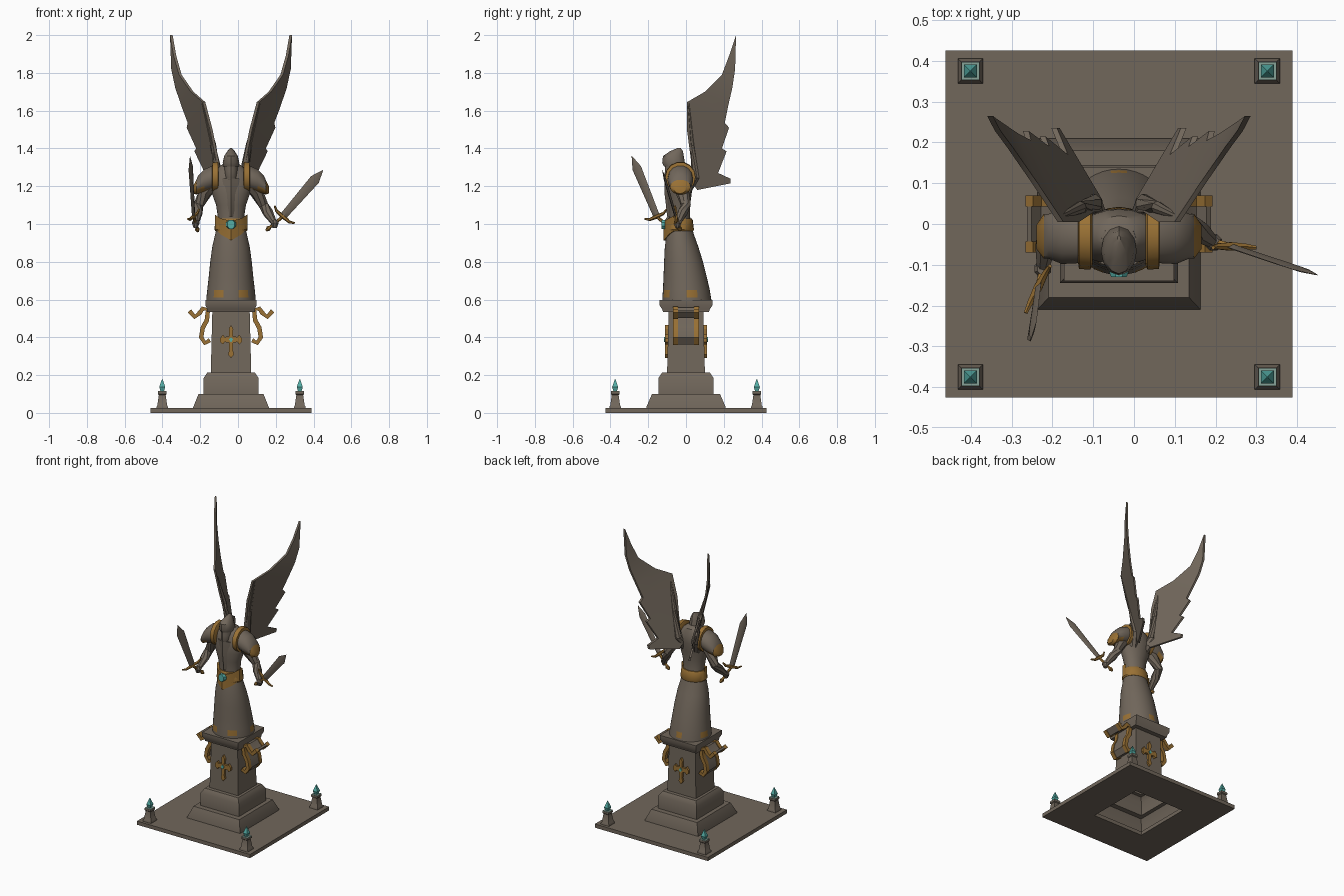
import bpy, bmesh, math
from mathutils import Vector as V

if "Cube" in bpy.data.objects:
    bpy.data.objects.remove(bpy.data.objects["Cube"])

CX = -0.037  # statue axis


def material(name, rgb):
    m = bpy.data.materials.new(name)
    m.diffuse_color = (*rgb, 1)
    m.use_nodes = True
    m.node_tree.nodes["Principled BSDF"].inputs["Base Color"].default_value = m.diffuse_color
    return m


STONE = material("weathered stone", (0.165, 0.135, 0.105))
GOLD = material("old gold", (0.32, 0.165, 0.035))
TEAL = material("teal crystal", (0.09, 0.42, 0.38))
PALE = material("pale teal stone", (0.24, 0.36, 0.31))


def finish(name, verts, faces, mats, idx=None, angle=35):
    me = bpy.data.meshes.new(name)
    me.from_pydata([tuple(v) for v in verts], [], faces)
    for m in mats:
        me.materials.append(m)
    if idx:
        me.polygons.foreach_set("material_index", idx)
    bm = bmesh.new()
    bm.from_mesh(me)
    bmesh.ops.recalc_face_normals(bm, faces=bm.faces)
    bmesh.ops.triangulate(bm, faces=[f for f in bm.faces if len(f.verts) > 4])
    bm.to_mesh(me)
    bm.free()
    ob = bpy.data.objects.new(name, me)
    bpy.context.collection.objects.link(ob)
    ob.location.x = CX
    bpy.ops.object.select_all(action='DESELECT')
    ob.select_set(True)
    bpy.context.view_layer.objects.active = ob
    bpy.ops.object.shade_smooth_by_angle(angle=math.radians(angle))
    return ob


def loft(name, rings, mats, rule=None, caps=(True, True), cyclic=False):
    """Skin a list of equal point rings; rule(ring, centre) picks the material."""
    n, k = len(rings[0]), len(rings)
    verts = [V(p) for r in rings for p in r]
    faces, idx = [], []
    for i in range(k if cyclic else k - 1):
        for j in range(n):
            f = [(i % k) * n + j, (i % k) * n + (j + 1) % n,
                 ((i + 1) % k) * n + (j + 1) % n, ((i + 1) % k) * n + j]
            c = sum((verts[q] for q in f), V()) / 4
            faces.append(f)
            idx.append(rule(i, c) if rule else 0)
    if not cyclic:
        for on, s in ((caps[0], 0), (caps[1], (k - 1) * n)):
            if on:
                faces.append(list(range(s, s + n)))
                idx.append(idx[0] if s == 0 else idx[-1])
    return finish(name, verts, faces, mats, idx)


def square(hx, hy, z, x=0, y=0):
    return [(x - hx, y - hy, z), (x + hx, y - hy, z), (x + hx, y + hy, z), (x - hx, y + hy, z)]


def oval(z, rx, y0, y1, n=20):
    """Horizontal oval from front y0 to back y1."""
    return [(rx * math.sin(t), (y0 + y1) / 2 - (y1 - y0) / 2 * math.cos(t), z)
            for t in (math.tau * i / n for i in range(n))]


def tube(name, pts, radii, mat, n=8):
    pts, rings = [V(p) for p in pts], []
    for i, p in enumerate(pts):
        d = pts[min(i + 1, len(pts) - 1)] - pts[max(i - 1, 0)]
        q = d.to_track_quat('Z', 'Y')
        rings.append([p + q @ V((radii[i] * math.cos(a), radii[i] * math.sin(a), 0))
                      for a in (math.tau * (j + .5) / n for j in range(n))])
    return loft(name, rings, [mat])


def prism(name, pts, place, mat):
    """Closed outline, placed twice by place(u, v, side)."""
    n = len(pts)
    verts = [place(u, v, s) for s in (0, 1) for u, v in pts]
    faces = [list(range(n)), list(range(n, 2 * n))]
    faces += [[i, (i + 1) % n, n + (i + 1) % n, n + i] for i in range(n)]
    return finish(name, verts, faces, [mat], angle=25)


# Floor plate with square opening, and hollow stepped pedestal
loft("floor_plate", [square(.425, .425, 0), square(.425, .425, .025),
                     square(.19, .2, .025), square(.19, .2, 0)], [STONE], cyclic=True)
loft("pedestal", [square(*s) for s in (
    (.2, .21, 0), (.2, .21, .03), (.172, .18, .1), (.145, .145, .1), (.145, .145, .185),
    (.125, .125, .215), (.107, .1, .215), (.099, .092, .535))], [STONE], caps=(False, True))
loft("pedestal_cap", [square(.126, .122, .535), square(.126, .126, .548),
                      square(.135, .14, .57), square(.135, .14, .597)], [STONE])

# Corner posts with crystals
for sx in (-1, 1):
    for sy in (-1, 1):
        x, y = sx * .364, sy * .375
        loft("corner_post", [square(r, r, z, x, y) for r, z in (
            (.031, .02), (.031, .032), (.026, .04), (.018, .095), (.023, .1), (.023, .112))], [STONE])
        loft("post_top", [square(.022, .022, z, x, y) for z in (.111, .116)], [PALE])
        loft("post_crystal", [square(r, r, z, x, y) for r, z in (
            (.009, .114), (.016, .137), (.001, .18))], [TEAL])

# Scroll brackets on both pedestal sides: gold rails, stone filling
path = [V(p) for p in ((.22, .54), (.192, .508), (.165, .53), (.15, .552), (.122, .545),
                       (.128, .49), (.15, .45), (.158, .4), (.138, .37), (.112, .385))]
for s in (-1, 1):
    for y0, y1, t, mat in ((-.07, -.043, .012, GOLD), (.043, .07, .012, GOLD), (-.043, .043, .007, STONE)):
        rings = []
        for i, p in enumerate(path):
            d = (path[min(i + 1, len(path) - 1)] - path[max(i - 1, 0)]).normalized()
            a, b = p + V((-d.y, d.x)) * t, p - V((-d.y, d.x)) * t
            rings.append([(s * a.x, y0, a.y), (s * b.x, y0, b.y), (s * b.x, y1, b.y), (s * a.x, y1, a.y)])
        loft("scroll_bracket", rings, [mat])

# Cross ornaments front and back
half = [(0, .465), (.012, .445), (.01, .405), (.035, .402), (.042, .415), (.058, .395), (.058, .375),
        (.042, .362), (.035, .375), (.012, .372), (.01, .33), (.016, .31), (0, .29)]
cross = half + [(-u, v) for u, v in half[-2:0:-1]]
for s in (-1, 1):
    prism("cross_ornament", cross, lambda u, v, k: (u, s * (.09 + .02 * k), v), GOLD)
    prism("cross_gem", [(.011, .388), (0, .402), (-.011, .388), (0, .374)],
          lambda u, v, k: (u, s * (.1 + .016 * k), v), TEAL)

# Robe skirt with gold hem patches
hem = lambda i, c: int(i == 1 and math.cos(5 * math.atan2(c.x, -c.y)) < -.4)
loft("robe_skirt", [oval(*r, n=40) for r in (
    (.595, .131, -.125, .135), (.612, .13, -.125, .132), (.65, .126, -.122, .126), (.72, .118, -.119, .11),
    (.8, .11, -.116, .09), (.88, .099, -.112, .065), (.95, .083, -.102, .04), (1.0, .072, -.092, .028))],
    [STONE, GOLD], hem)

# Torso
loft("torso", [oval(*r) for r in (
    (.98, .072, -.09, .028), (1.04, .07, -.088, .022), (1.1, .079, -.096, .022), (1.16, .1, -.102, .03),
    (1.22, .115, -.1, .038), (1.27, .1, -.09, .036), (1.31, .055, -.075, .02), (1.325, .03, -.065, -.01))],
    [STONE])

# Belt, buckle plate and gem
loft("belt", [oval(*r) for r in ((.962, .083, -.103, .038), (.97, .088, -.107, .042),
                                 (1.02, .083, -.1, .036), (1.03, .077, -.094, .03))], [GOLD])
loft("belt_front", [[(x, -.118 + 9 * x * x + o, z) for o, z in ((0, zt), (0, zb), (.03, zb), (.03, zt))]
                    for x, zt, zb in ((-.086, 1.05, .975), (-.055, 1.03, .945), (0, 1.015, .913),
                                      (.055, 1.03, .945), (.086, 1.05, .975))], [GOLD])
prism("belt_gem", [(.029 * math.sin(i * math.tau / 8 + .39), .998 + .026 * math.cos(i * math.tau / 8 + .39))
                   for i in range(8)], lambda u, v, k: (u * (1 - .3 * k), -.11 - .02 * k, v), TEAL)

# Hanging scarf, face and hood
loft("scarf", [[(-w, y + .02, z), (0, y, z), (w, y + .02, z), (0, y + .04, z)] for w, y, z in (
    (.018, -.1, 1.04), (.03, -.106, 1.1), (.032, -.115, 1.17), (.048, -.115, 1.24))], [STONE])
loft("face", [oval(*r, n=12) for r in (
    (1.21, .02, -.1, -.03), (1.235, .032, -.115, -.015), (1.28, .037, -.112, -.01), (1.33, .036, -.11, -.01))],
    [STONE])
loft("hood", [oval(*r, n=12) for r in (
    (1.305, .042, -.117, -.004), (1.325, .044, -.126, -.006), (1.36, .036, -.122, -.012),
    (1.385, .02, -.085, -.016), (1.402, .004, -.045, -.028))], [STONE])
loft("hood_back", [oval(*r, n=12) for r in (
    (1.23, .055, -.07, .03), (1.27, .047, -.068, .015), (1.32, .042, -.07, -.002))], [STONE])


# Shoulder armour, arms, wings, both sides
def arch(x, y, z, ry, rz, n=14):
    return [(x, y + ry * math.cos(a), z + rz * math.sin(a)) for a in (math.tau * i / n for i in range(n))]


wing = [(.265, 2.0), (.228, 1.89), (.19, 1.79), (.10, 1.70), (.005, 1.645), (.005, 1.5), (.03, 1.31),
        (.03, 1.22), (.06, 1.18), (.235, 1.215), (.235, 1.24), (.17, 1.27), (.215, 1.385), (.19, 1.40),
        (.228, 1.51), (.205, 1.535), (.222, 1.62), (.245, 1.72), (.26, 1.82)]
for s in (-1, 1):
    loft("shoulder_armour", [arch(s * x, y, z, ry, rz) for x, y, z, ry, rz in (
        (.065, -.03, 1.25, .07, .07), (.07, -.03, 1.25, .082, .08), (.098, -.03, 1.247, .08, .08),
        (.1, -.03, 1.245, .066, .064), (.14, -.03, 1.23, .068, .062), (.172, -.03, 1.21, .055, .05),
        (.184, -.03, 1.195, .055, .04), (.202, -.032, 1.18, .03, .018))],
        [STONE, GOLD], lambda i, c: int(i < 3 or i > 5 or c.z < 1.19))

    def place(y, z, k):
        x = -.303 + .54 * y + .27 * z - .4 * max(0, z - 1.6) ** 2
        return (s * (x + (k - .5) * .014), y, z)
    prism("wing", wing, place, STONE)
    tube("wing_root", [(s * .05, .0, 1.18), (s * .065, .05, 1.25), (s * .095, .04, 1.42), (s * .15, .015, 1.64)],
         [.03, .025, .016, .006], STONE)

hands = {"right": V((.232, -.045, 1.0)), "left": V((-.187, -.11, 1.0))}
for (side, h), elbow in zip(hands.items(), (V((.172, .0, 1.1)), V((-.172, -.01, 1.1)))):
    s = 1 if side == "right" else -1
    tube(side + "_arm", [(s * .1, -.03, 1.21), (s * .135, -.02, 1.17), elbow, elbow.lerp(h, .4), elbow.lerp(h, .85), h],
         [.04, .036, .027, .028, .018, .018], STONE)
    tube(side + "_hand", [h + V((0, 0, .022)), h + V((0, 0, .005)), h - V((0, 0, .02))],
         [.014, .022, .012], STONE)


# Swords
def sword(side, pommel, guard, tip, across):
    pommel, guard, tip = V(pommel), V(guard), V(tip)
    d = (tip - guard).normalized()
    w = V(across)
    w = (w - d * w.dot(d)).normalized()
    t = d.cross(w)
    rings = []
    for f, a in ((0, .019), (.12, .02), (.8, .027), (1, .001)):
        c = guard.lerp(tip, f)
        rings.append([c + w * a, c + t * min(a, .007), c - w * a, c - t * min(a, .007)])
    loft(side + "_sword_blade", rings, [STONE])
    tube(side + "_sword_guard", [guard - w * .07 + d * .014, guard - w * .045, guard, guard + w * .045,
                                 guard + w * .07 + d * .014], [.005, .008, .012, .008, .005], GOLD, 6)
    tube(side + "_sword_grip", [pommel, pommel.lerp(guard, .15), pommel.lerp(guard, .25), guard],
         [.006, .014, .008, .009], GOLD, 6)


sword("right", (.185, -.03, .965), (.275, -.055, 1.04), (.487, -.125, 1.285), (.115, 0, -.1))
sword("left", (-.175, -.065, .96), (-.198, -.155, 1.04), (-.217, -.287, 1.36), (.05, .095, .05))
